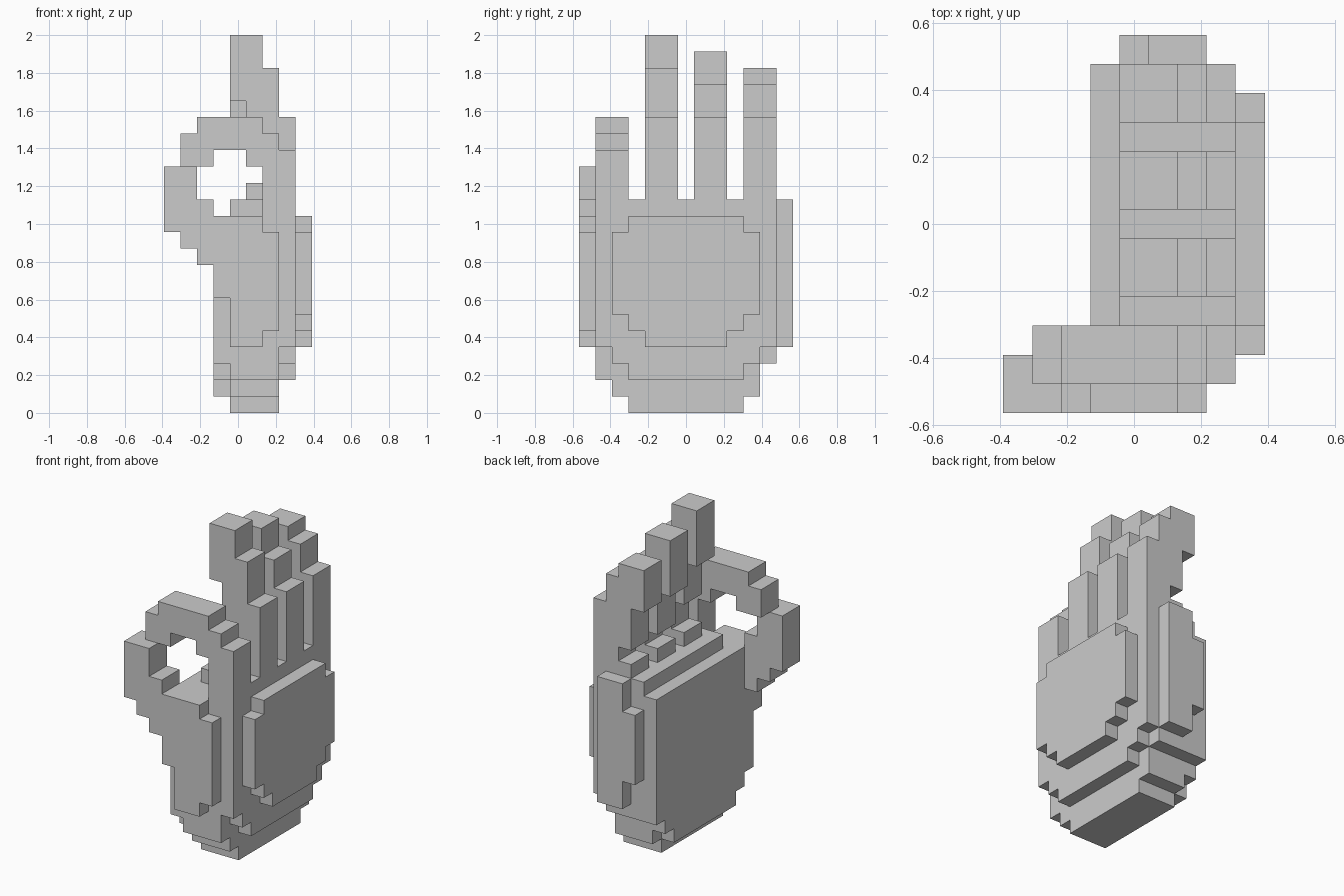
import bpy, bmesh, math
from mathutils import Vector

if "Cube" in bpy.data.objects:
    bpy.data.objects.remove(bpy.data.objects["Cube"])

U = 2 / 23                       # size of one block
ORIGIN = Vector((4.5, 6.5, 0))   # block grid centre
owner = {}                       # block cell -> part name


def box(part, x, y, z):
    """Fill a range of blocks (start, end) on each axis for a part."""
    for i in range(*x):
        for j in range(*y):
            for k in range(*z):
                owner.setdefault((i, j, k), part)


# Palm core, widening upward from the wrist
for y, z in [((3, 10), (0, 1)), ((2, 11), (1, 2)), ((1, 11), (2, 3)),
             ((1, 12), (3, 12)), ((3, 12), (12, 13))]:
    box("palm", (4, 7), y, z)
# Inner and outer palm layers
for x, z0, top in [(3, 1, 12), (7, 2, 13)]:
    box("palm", (x, x + 1), (3, 10), (z0, z0 + 1))
    box("palm", (x, x + 1), (2, 11), (z0 + 1, z0 + 2))
    box("palm", (x, x + 1), (1, 12), (z0 + 2, top))

# Raised pad on the back of the hand
for y, z in [((4, 9), (4, 5)), ((3, 10), (5, 6)), ((2, 11), (6, 11)), ((3, 10), (11, 12))]:
    box("hand_back", (8, 9), y, z)

# Outer edge of the palm
box("palm_edge", (5, 7), (12, 13), (4, 13))
box("palm_edge", (4, 5), (12, 13), (6, 11))

# Thumb: base on the palm side, tip curving up to the index finger
for x, z in [((4, 6), (4, 5)), ((4, 7), (5, 7)), ((3, 7), (7, 9)), ((2, 7), (9, 10)),
             ((1, 7), (10, 11)), ((0, 6), (11, 12)), ((0, 3), (12, 13)), ((0, 2), (13, 15))]:
    box("thumb", x, (0, 2), z)

# Index finger bending over to meet the thumb
for x, z in [((7, 8), (12, 16)), ((6, 7), (12, 17)), ((5, 6), (15, 18)),
             ((2, 5), (16, 18)), ((1, 3), (15, 17))]:
    box("index_finger", x, (1, 3), z)

# Three raised fingers, each stepping toward the palm side
for name, y, mid, top, tip in [("middle_finger", 4, 21, 23, 19),
                               ("ring_finger", 7, 20, 22, 18),
                               ("little_finger", 10, 20, 21, 18)]:
    ys = (y, y + 2)
    box(name, (7, 8), ys, (13, 18))
    box(name, (6, 7), ys, (13, mid))
    box(name, (5, 6), ys, (tip - 3, top))
    box(name, (4, 5), ys, (tip, top))
    box(name, (6, 7), ys, (13, mid))
    box(name, (5, 6), ys, (13, 14))      # knuckle block at the root
    if mid < top:
        box(name, (5, 6), ys, (mid, top))


def skin(part):
    """Make a mesh from the exposed block faces of one part."""
    bm = bmesh.new()
    verts = {}
    for cell, name in owner.items():
        if name != part:
            continue
        for axis in range(3):
            for side in (0, 1):
                near = list(cell)
                near[axis] += 2 * side - 1
                if tuple(near) in owner:
                    continue
                ring = []
                for a, b in [(0, 0), (1, 0), (1, 1), (0, 1)]:
                    p = list(cell)
                    p[axis] += side
                    p[(axis + 1) % 3] += a
                    p[(axis + 2) % 3] += b
                    p = tuple(p)
                    if p not in verts:
                        verts[p] = bm.verts.new((Vector(p) - ORIGIN) * U)
                    ring.append(verts[p])
                bm.faces.new(ring if side else ring[::-1])
    bmesh.ops.dissolve_limit(bm, angle_limit=math.radians(1),
                             verts=bm.verts[:], edges=bm.edges[:])
    mesh = bpy.data.meshes.new(part)
    bm.to_mesh(mesh)
    bm.free()
    bpy.context.collection.objects.link(bpy.data.objects.new(part, mesh))


for part in dict.fromkeys(owner.values()):
    skin(part)
